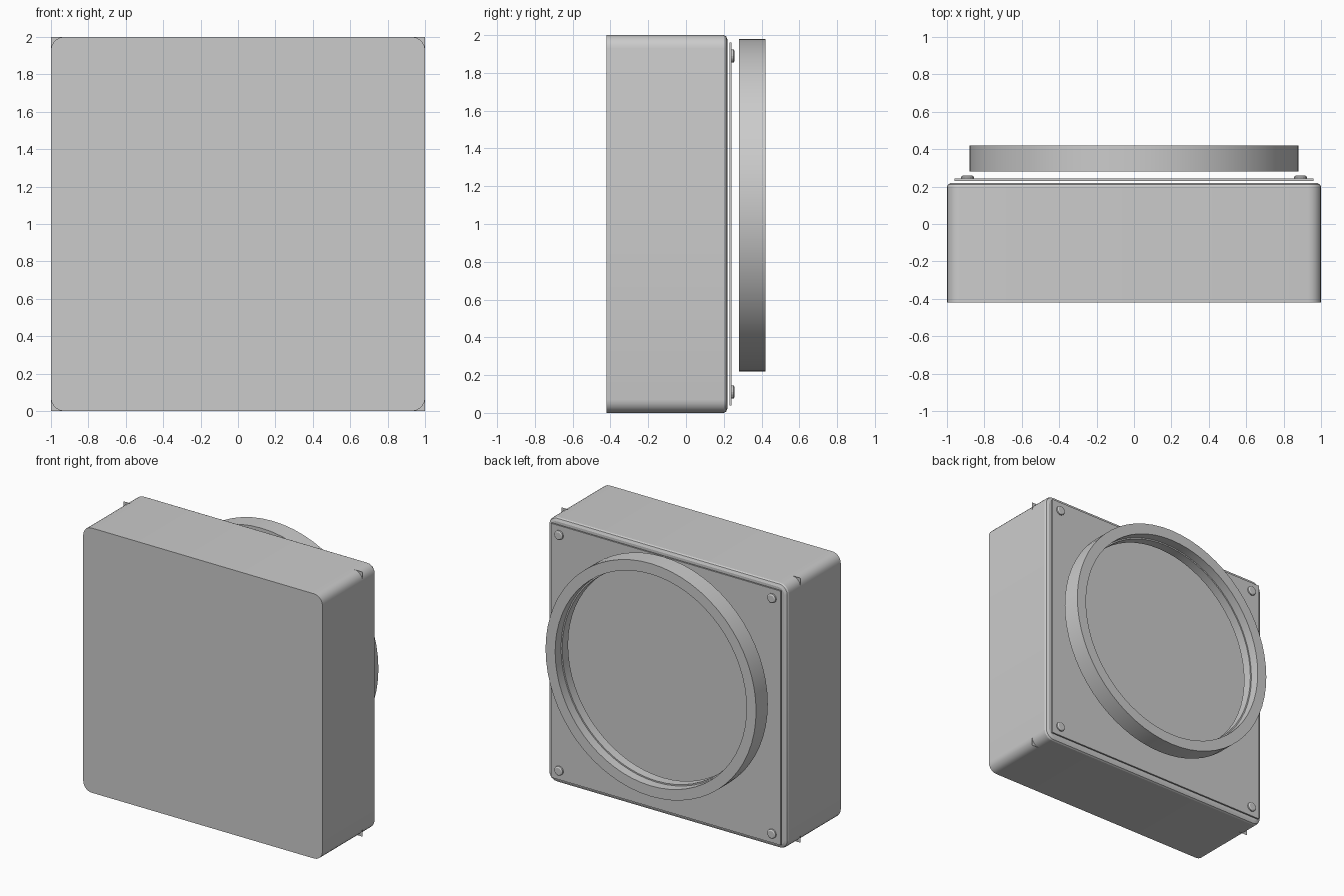
import bpy, bmesh, math
from mathutils import Matrix

cube = bpy.data.objects.get("Cube")
if cube:
    bpy.data.objects.remove(cube, do_unlink=True)

grey = bpy.data.materials.new("plain grey")
grey.use_nodes = True
colour = (0.6, 0.6, 0.6, 1)
grey.diffuse_color = colour
grey.node_tree.nodes["Principled BSDF"].inputs["Base Color"].default_value = colour


def finish(name, bm, smooth=True):
    bmesh.ops.recalc_face_normals(bm, faces=bm.faces)
    mesh = bpy.data.meshes.new(name)
    bm.to_mesh(mesh)
    bm.free()
    mesh.materials.append(grey)
    obj = bpy.data.objects.new(name, mesh)
    bpy.context.collection.objects.link(obj)
    if smooth:
        bpy.ops.object.select_all(action="DESELECT")
        obj.select_set(True)
        bpy.context.view_layer.objects.active = obj
        bpy.ops.object.shade_smooth_by_angle(angle=math.radians(20))
    return obj


def rounded_loop(bm, half, radius, y, steps=5):
    """Square outline with round corners, standing upright at depth y."""
    verts = []
    for corner in range(4):
        mid = math.radians(45 + 90 * corner)
        cx = math.copysign(half - radius, math.cos(mid))
        cz = math.copysign(half - radius, math.sin(mid))
        for i in range(steps + 1):
            a = math.radians(90) * (corner + i / steps)
            verts.append(bm.verts.new((cx + radius * math.cos(a), y,
                                       1 + cz + radius * math.sin(a))))
    return verts


def loft(name, sections):
    """Closed solid through (half size, corner radius, y) sections."""
    bm = bmesh.new()
    loops = [rounded_loop(bm, *s) for s in sections]
    for a, b in zip(loops, loops[1:]):
        for i in range(len(a)):
            j = (i + 1) % len(a)
            bm.faces.new((a[i], a[j], b[j], b[i]))
    bm.faces.new(loops[0])
    bm.faces.new(loops[-1])
    return finish(name, bm)


def lathe(name, profile, x, z, count, closed):
    """Spin (radius, y) points about an axis along y."""
    bm = bmesh.new()
    rings = []
    for r, y in profile:
        rings.append([bm.verts.new((x + r * math.cos(math.tau * i / count), y,
                                    z + r * math.sin(math.tau * i / count)))
                      for i in range(count)])
    pairs = list(zip(rings, rings[1:]))
    if closed:
        pairs.append((rings[-1], rings[0]))
    else:
        bm.faces.new(rings[0])
        bm.faces.new(rings[-1])
    for a, b in pairs:
        for i in range(count):
            j = (i + 1) % count
            bm.faces.new((a[i], a[j], b[j], b[i]))
    return finish(name, bm)


# Housing with a softened back edge
loft("housing", [(1, 0.07, -0.42), (1, 0.07, 0.2),
                 (0.994, 0.065, 0.212), (0.975, 0.05, 0.22)])

# Thin square sheet whose corners poke out of the rounded housing
bm = bmesh.new()
bmesh.ops.create_grid(bm, x_segments=1, y_segments=1, size=1,
                      matrix=Matrix.Translation((0, 0.06, 1))
                      @ Matrix.Rotation(math.radians(90), 4, "X"))
finish("corner_sheet", bm, smooth=False)

# Back cover plate
bm = bmesh.new()
bmesh.ops.create_cube(bm, size=1, matrix=Matrix.Translation((0, 0.236, 1))
                      @ Matrix.Diagonal((1.92, 0.012, 1.92, 1)))
finish("back_plate", bm, smooth=False)

# Screws in the plate corners
for side, x in (("right", -0.89), ("left", 0.89)):
    for level, z in (("lower", 0.11), ("upper", 1.89)):
        lathe(f"screw_{level}_{side}",
              [(0.035, 0.24), (0.035, 0.252), (0.026, 0.258)], x, z, 16, False)

# Raised collar with a small inner step
lathe("collar_ring", [(0.88, 0.28), (0.88, 0.42), (0.8, 0.42), (0.8, 0.35),
                      (0.79, 0.35), (0.79, 0.28)], 0, 1.1, 64, True)
